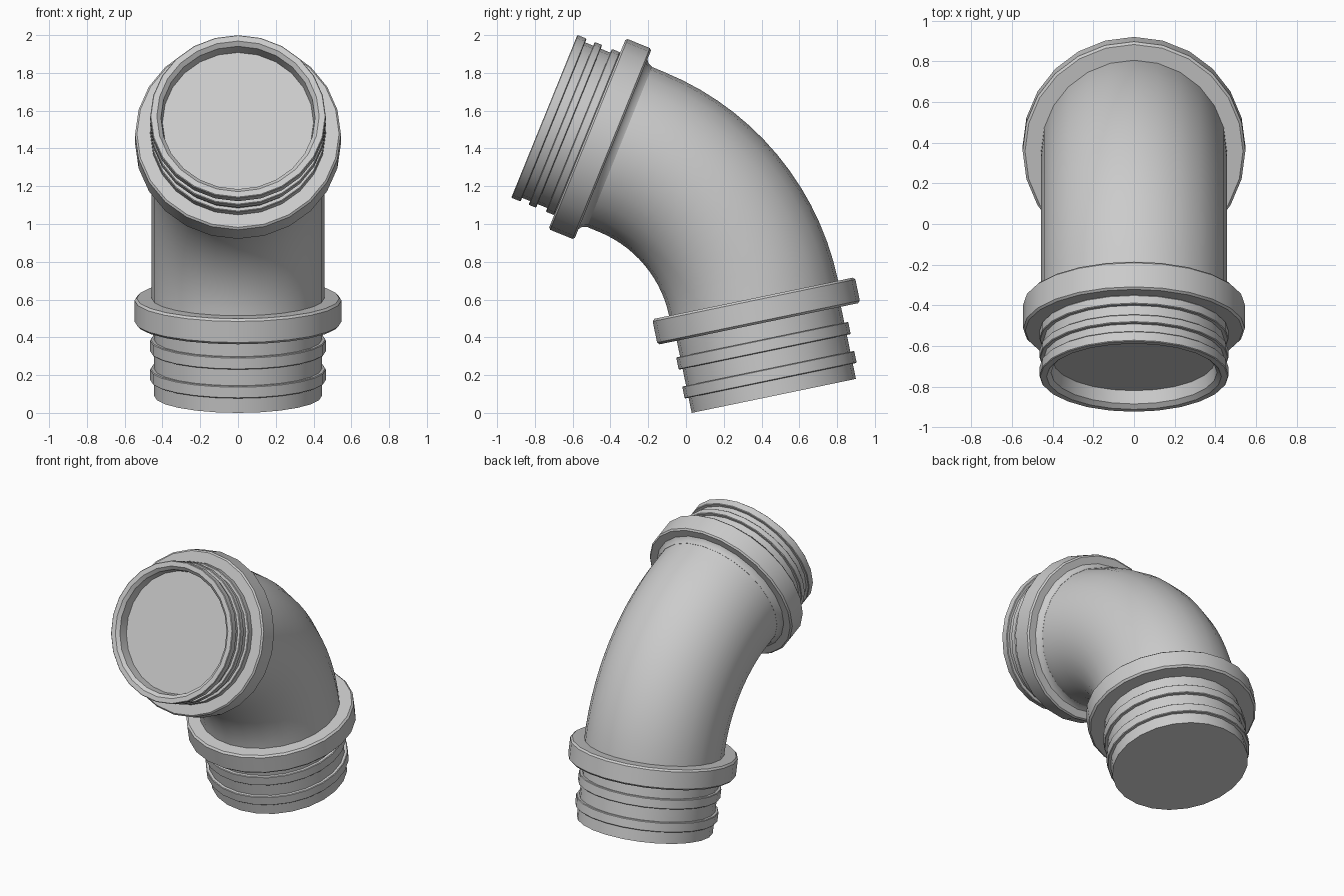
import bpy, bmesh
from math import sin, cos, pi, radians
from mathutils import Vector

if "Cube" in bpy.data.objects:
    bpy.data.objects.remove(bpy.data.objects["Cube"])

SIDES = 24
grey = bpy.data.materials.new("pipe grey")
grey.use_nodes = True
grey.diffuse_color = (0.6, 0.6, 0.6, 1)
grey.node_tree.nodes["Principled BSDF"].inputs["Base Color"].default_value = (0.6, 0.6, 0.6, 1)


def direction(tilt):
    """Unit vector in the side plane, leaning forward from vertical."""
    return Vector((0, -sin(tilt), cos(tilt)))


def skin_rings(name, rings):
    """Skin (centre, axis, radius) rings into a closed smooth tube."""
    bm = bmesh.new()
    side = Vector((1, 0, 0))
    loops = []
    for centre, axis, radius in rings:
        up = axis.cross(side)
        loops.append([bm.verts.new(centre + radius * (cos(a) * side + sin(a) * up))
                      for a in (2 * pi * i / SIDES for i in range(SIDES))])
    for low, high in zip(loops, loops[1:]):
        for i in range(SIDES):
            j = (i + 1) % SIDES
            bm.faces.new((low[i], low[j], high[j], high[i]))
    bm.faces.new(loops[0][::-1])
    bm.faces.new(loops[-1])
    bmesh.ops.recalc_face_normals(bm, faces=bm.faces)
    mesh = bpy.data.meshes.new(name)
    bm.to_mesh(mesh)
    bm.free()
    mesh.materials.append(grey)
    obj = bpy.data.objects.new(name, mesh)
    bpy.context.collection.objects.link(obj)
    bpy.ops.object.select_all(action='DESELECT')
    obj.select_set(True)
    bpy.context.view_layer.objects.active = obj
    bpy.ops.object.shade_smooth_by_angle(angle=radians(32))
    return obj


def lathe(name, origin, axis, profile):
    """Turn a (distance, radius) profile about an axis."""
    return skin_rings(name, [(origin + axis * d, axis, r) for d, r in profile])


def band(start, end, radius, bevel):
    """Raised ring with chamfered edges."""
    return [(start, radius - bevel), (start + bevel, radius),
            (end - bevel, radius), (end, radius - bevel)]


LOW_TILT, HIGH_TILT = radians(11.7), radians(67.9)
low_axis, high_axis = direction(LOW_TILT), direction(HIGH_TILT)
low_end = Vector((0, 0.465, 0.09))
high_end = Vector((0, -0.75, 1.57))
GROOVE = 0.444

# Lower coupling: plain end, two ribs, wide flange
profile = [(0, GROOVE)]
for start, end, radius, bevel in ((0.082, 0.147, 0.465, 0.004),
                                  (0.238, 0.304, 0.465, 0.004),
                                  (0.39, 0.528, 0.548, 0.012)):
    profile += [(start, GROOVE)] + band(start, end, radius, bevel) + [(end, GROOVE)]
lathe("lower_coupling", low_end, low_axis, profile)

# Upper coupling: recessed mouth, three ribs, wide flange, fillet to the bend
profile = [(0.087, 0.4), (0.02, 0.408), (0, 0.43)]
for start, end in ((0, 0.053), (0.099, 0.142), (0.197, 0.245)):
    if start:
        profile.append((start, GROOVE))
    profile += band(start, end, 0.465, 0.004)
    if end < 0.2:
        profile.append((end, GROOVE))
profile += band(0.245, 0.392, 0.545, 0.01)
profile += [(0.392, 0.485), (0.405, 0.468), (0.43, 0.458)]
lathe("upper_coupling", high_end, -high_axis, profile)

# Curved pipe: circular arc with short straight ends inside the couplings
RADIUS, BEND, STEPS = 1.073, 0.457, 14
arc_start = low_end + low_axis * 0.526
arc_centre = arc_start - RADIUS * Vector((0, cos(LOW_TILT), sin(LOW_TILT)))
rings = [(low_end + low_axis * 0.45, low_axis, BEND)]
for i in range(STEPS + 1):
    tilt = LOW_TILT + (HIGH_TILT - LOW_TILT) * i / STEPS
    outward = Vector((0, cos(tilt), sin(tilt)))
    rings.append((arc_centre + RADIUS * outward, direction(tilt), BEND))
rings.append((high_end - high_axis * 0.35, high_axis, BEND))
skin_rings("curved_pipe", rings)
